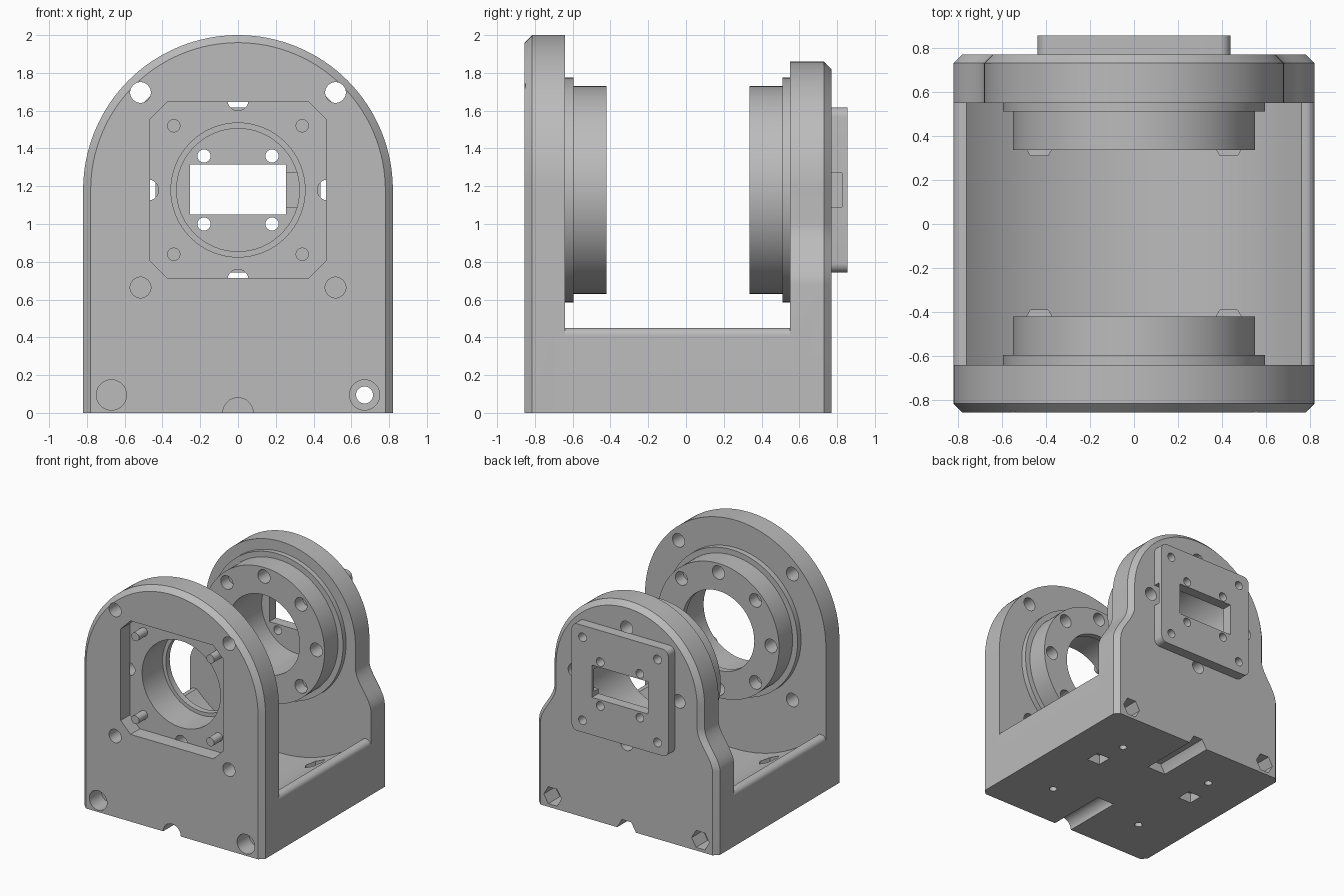
import bpy, bmesh, math

if "Cube" in bpy.data.objects:
    bpy.data.objects.remove(bpy.data.objects["Cube"], do_unlink=True)

AXIS_Z = 1.18      # height of the bore axis
RING = 0.475       # radius of the bolt circle

grey = bpy.data.materials.new("plain grey")
grey.use_nodes = True
grey.diffuse_color = (0.5, 0.5, 0.5, 1)
grey.node_tree.nodes["Principled BSDF"].inputs["Base Color"].default_value = (0.5, 0.5, 0.5, 1)


def prism(name, sections, axis="y"):
    """Loft matching outlines given as (position along axis, points)."""
    bm = bmesh.new()
    rings = []
    for t, pts in sections:
        rings.append([bm.verts.new((u, t, v) if axis == "y" else (u, v, t)) for u, v in pts])
    for a, b in zip(rings, rings[1:]):
        for i in range(len(a)):
            j = (i + 1) % len(a)
            bm.faces.new((a[i], a[j], b[j], b[i]))
    bm.faces.new(rings[0])
    bm.faces.new(rings[-1])
    bmesh.ops.recalc_face_normals(bm, faces=bm.faces)
    mesh = bpy.data.meshes.new(name)
    bm.to_mesh(mesh)
    bm.free()
    mesh.materials.append(grey)
    obj = bpy.data.objects.new(name, mesh)
    bpy.context.collection.objects.link(obj)
    return obj


def arc(u, v, r, a0, a1, n):
    return [(u + r * math.cos(math.radians(a0 + (a1 - a0) * i / n)),
             v + r * math.sin(math.radians(a0 + (a1 - a0) * i / n))) for i in range(n + 1)]


def disc(u, v, r, n=32):
    return arc(u, v, r, 0, 360, n)[:-1]


def rect(u0, u1, v0, v1):
    return [(u0, v0), (u1, v0), (u1, v1), (u0, v1)]


def soft_square(h, r, n):
    """Square about the bore axis with rounded (or, with n=1, clipped) corners."""
    k = h - r
    pts = []
    for q, (sx, sz) in enumerate([(1, 1), (-1, 1), (-1, -1), (1, -1)]):
        pts += arc(sx * k, AXIS_Z + sz * k, r, 90 * q, 90 * q + 90, n)
    return pts


def boolean(obj, tool, operation):
    mod = obj.modifiers.new("bool", "BOOLEAN")
    mod.operation, mod.solver, mod.object = operation, "EXACT", tool
    bpy.context.view_layer.objects.active = obj
    bpy.ops.object.modifier_apply(modifier=mod.name)
    bpy.data.objects.remove(tool, do_unlink=True)


def cut(obj, pts, t0, t1, axis="y"):
    boolean(obj, prism("cutter", [(t0, pts), (t1, pts)], axis), "DIFFERENCE")


def join(obj, pts, t0, t1):
    boolean(obj, prism("piece", [(t0, pts), (t1, pts)]), "UNION")


def front_outline(inset):
    w = 0.82 - inset
    return [(-w, 0), (w, 0)] + arc(0, AXIS_Z, w, 0, 180, 64)


def rear_outline(inset):
    # Wide foot flaring smoothly into a narrower round head
    flare = []
    for i in range(17):
        t = i / 16
        flare.append((0.82 - 0.14 * t * t * (3 - 2 * t) - inset, 0.68 + 0.32 * t))
    left = [(-x, z) for x, z in reversed(flare)]
    w = 0.82 - inset
    return [(-w, 0), (w, 0)] + flare + arc(0, AXIS_Z, 0.68 - inset, 0, 180, 64) + left


# Front and rear uprights with chamfered outer edges
bracket = prism("bracket", [(-0.855, front_outline(0.04)), (-0.815, front_outline(0)),
                            (-0.64, front_outline(0))])
rear = prism("rear_upright", [(0.55, rear_outline(0)), (0.73, rear_outline(0)),
                              (0.77, rear_outline(0.04))])

# Base with a dished top and rounded rims
dish = math.hypot(0.76, AXIS_Z - 0.45)
half = math.degrees(math.atan2(0.76, AXIS_Z - 0.45))
rim = arc(0.78, 0.41, 0.04, 0, 90, 6)
base = [(-0.82, 0), (0.82, 0)] + rim
base += arc(0, AXIS_Z, dish, -90 + half, -90 - half, 40)
base += [(-x, z) for x, z in reversed(rim)]
join(bracket, base, -0.7, 0.6)
boolean(bracket, rear, "UNION")

# Stepped bosses facing each other
for radius, y_front, y_rear in [(0.595, -0.595, 0.51), (0.55, -0.42, 0.335)]:
    ring = disc(0, AXIS_Z, radius, 96)
    join(bracket, ring, -0.7, y_front)
    join(bracket, ring, y_rear, 0.6)

# Bores and the square front pocket
cut(bracket, soft_square(0.465, 0.09, 1), -0.9, -0.735)
cut(bracket, disc(0, AXIS_Z, 0.325, 64), -0.8, 0.9)
cut(bracket, disc(0, AXIS_Z, 0.355, 64), -0.8, -0.47)

# Bolt circle: clear holes on the axes, counterbored ones on the diagonals
for i in range(8):
    a = math.radians(45 * i)
    x, z = RING * math.cos(a), AXIS_Z + RING * math.sin(a)
    wide, narrow = disc(x, z, 0.055), disc(x, z, 0.035)
    if i % 2 == 0:
        cut(bracket, wide, -0.736, -0.4)
        cut(bracket, wide, 0.3, 0.9)
    else:
        cut(bracket, wide, -0.52, -0.4)
        cut(bracket, wide, 0.3, 0.435)
        cut(bracket, narrow, 0.4, 0.9)
        cut(bracket, disc(0.73 * math.cos(a), AXIS_Z + 0.73 * math.sin(a), 0.055), -0.9, -0.5)

for s in (-1, 1):
    # Long tie-bolt holes with round heads in front and hex nuts behind
    x = 0.67 * s
    cut(bracket, disc(x, 0.095, 0.045), -0.9, 0.9)
    cut(bracket, disc(x, 0.095, 0.08), -0.9, -0.7)
    cut(bracket, disc(x, 0.095, 0.08, 6), 0.62, 0.9)
    # Mounting holes through the base with nut pockets above
    for y in (0.38, -0.46):
        cut(bracket, disc(0.43 * s, y, 0.03), -0.1, 0.5, "z")
        cut(bracket, disc(0.43 * s, y, 0.08, 6), 0.1, 0.5, "z")
    # Blind slots underneath
    cut(bracket, rect(0.46 * s - 0.06, 0.46 * s + 0.06, 0.06, 0.18), -0.1, 0.08, "z")

# Grooves under the base
cut(bracket, disc(0, 0, 0.08), -0.9, -0.34)
cut(bracket, disc(0, 0, 0.085, 6), 0.27, 0.9)

# Rear cover with window, cable channel and screw holes
cover = prism("rear_cover", [(0.77, soft_square(0.438, 0.05, 8)),
                             (0.855, soft_square(0.438, 0.05, 8))])
cut(cover, rect(-0.255, 0.255, 1.05, 1.315), 0.7, 0.9)
cut(cover, rect(0.2, 0.5, 1.09, 1.27), 0.7, 0.825)
parts = [bracket, cover]
for sx in (-1, 1):
    for sz in (-1, 1):
        cut(cover, disc(0.18 * sx, AXIS_Z + 0.18 * sz, 0.035), 0.7, 0.9)
        cut(cover, disc(0.34 * sx, AXIS_Z + 0.34 * sz, 0.035), 0.7, 0.9)
        # Pins standing in the front pocket
        pin = disc(0.34 * sx, AXIS_Z + 0.34 * sz, 0.035, 24)
        parts.append(prism("pocket_pin", [(-0.845, pin), (-0.73, pin)]))

for obj in bpy.context.view_layer.objects:
    obj.select_set(obj in parts)
bpy.context.view_layer.objects.active = bracket
bpy.ops.object.shade_smooth_by_angle(angle=math.radians(30))
